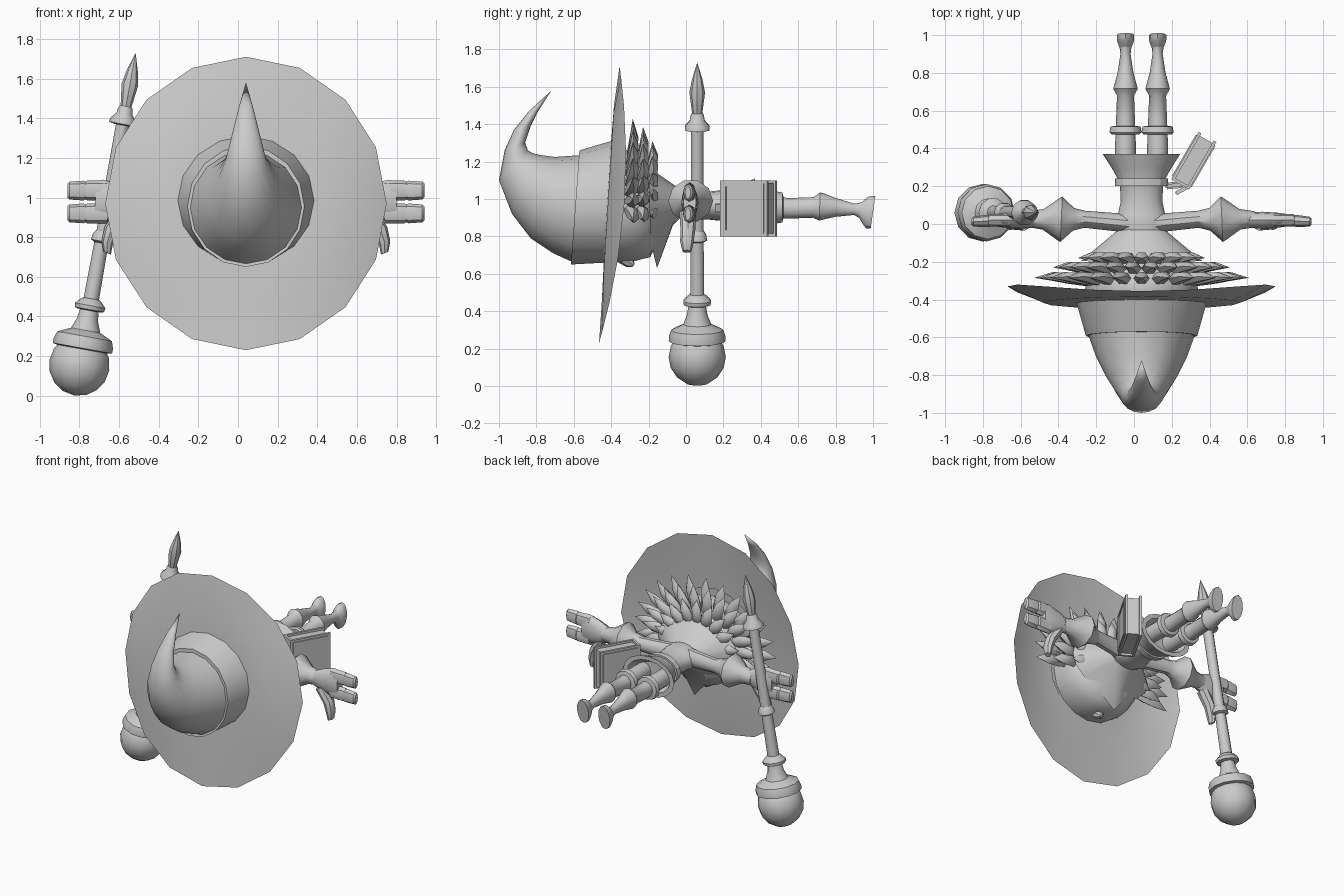
import bpy, bmesh, math
from mathutils import Vector, Matrix

if "Cube" in bpy.data.objects:
    bpy.data.objects.remove(bpy.data.objects["Cube"])

CX = 0.04   # body centre line
grey = bpy.data.materials.new("plain grey")
grey.diffuse_color = (0.6, 0.6, 0.6, 1)
grey.use_nodes = True
grey.node_tree.nodes["Principled BSDF"].inputs["Base Color"].default_value = grey.diffuse_color


def make(name, rings, caps=True, smooth=35):
    """Skin a list of equal-length vertex rings."""
    bm = bmesh.new()
    rows = [[bm.verts.new(p) for p in r] for r in rings]
    n = len(rows[0])
    for a, b in zip(rows, rows[1:]):
        for i in range(n):
            bm.faces.new((a[i], a[(i + 1) % n], b[(i + 1) % n], b[i]))
    if caps:
        bm.faces.new(rows[0][::-1])
        bm.faces.new(rows[-1])
    bmesh.ops.remove_doubles(bm, verts=bm.verts, dist=1e-5)
    bmesh.ops.recalc_face_normals(bm, faces=bm.faces)
    return finish(name, bm, smooth)


def finish(name, bm, smooth=0):
    me = bpy.data.meshes.new(name)
    bm.to_mesh(me)
    bm.free()
    me.materials.append(grey)
    ob = bpy.data.objects.new(name, me)
    bpy.context.collection.objects.link(ob)
    if smooth:
        bpy.ops.object.select_all(action='DESELECT')
        bpy.context.view_layer.objects.active = ob
        ob.select_set(True)
        bpy.ops.object.shade_smooth_by_angle(angle=math.radians(smooth))
    return ob


def tube(name, stations, sides=12, up=(0, 0, 1), smooth=35):
    """Stations: (centre, side radius, up radius); rings stand across the whole path."""
    axis = (Vector(stations[-1][0]) - Vector(stations[0][0])).normalized()
    u = axis.cross(Vector(up)).normalized()
    v = u.cross(axis)
    ang = [2 * math.pi * i / sides for i in range(sides)]
    return make(name, [[Vector(c) + u * (math.cos(t) * ru) + v * (math.sin(t) * rv)
                        for t in ang] for c, ru, rv in stations], smooth=smooth)


def loft(name, rows, sides=16, bow=0.0, caps=True, smooth=40):
    """Rows: (y_top, z_top, y_bottom, z_bottom, half width), bow pushes the sides of the last row."""
    rings = []
    for k, (ya, za, yb, zb, hx) in enumerate(rows):
        ring = []
        for i in range(sides):
            t = 2 * math.pi * i / sides
            c, s = math.cos(t), math.sin(t)
            push = bow * s * s if k == len(rows) - 1 else 0
            ring.append((CX + hx * s, (ya + yb) / 2 + c * (ya - yb) / 2 + push,
                         (za + zb) / 2 + c * (za - zb) / 2))
        rings.append(ring)
    return make(name, rings, caps, smooth)


def box(name, centre, size, rot=0, bevel=0.0):
    bm = bmesh.new()
    m = Matrix.Translation(centre) @ Matrix.Rotation(rot, 4, 'Z') @ Matrix.Diagonal((*size, 1))
    bmesh.ops.create_cube(bm, size=1, matrix=m)
    if bevel:
        bmesh.ops.bevel(bm, geom=bm.edges[:], offset=bevel, segments=2, affect='EDGES')
    return finish(name, bm, 40 if bevel else 0)


# Hat: brim, band and bent cone
loft("hat_brim", [(-.40, 1.31, -.44, .66, .33), (-.385, 1.5, -.45, .45, .52),
                  (-.355, 1.71, -.465, .23, .71)], bow=.08, caps=False)
loft("hat_brim_underside", [(-.385, 1.31, -.425, .66, .33), (-.37, 1.5, -.435, .45, .52),
                            (-.355, 1.71, -.465, .23, .71)], bow=.08, caps=False)
loft("hat_band", [(-.40, 1.31, -.43, .66, .345), (-.57, 1.26, -.615, .65, .295),
                  (-.57, 1.24, -.612, .67, .275)])
loft("hat_cone", [(-.56, 1.235, -.60, .66, .285), (-.70, 1.225, -.71, .71, .24),
                  (-.78, 1.235, -.83, .79, .19), (-.82, 1.245, -.93, .92, .145),
                  (-.845, 1.26, -1.0, 1.10, .105), (-.86, 1.30, -.97, 1.26, .08),
                  (-.83, 1.39, -.92, 1.37, .055), (-.79, 1.47, -.84, 1.47, .032),
                  (-.72, 1.58, -.72, 1.58, 0)], smooth=60)

# Head and nose
loft("head", [(-.45, 1.22, -.45, .68, .29), (-.36, 1.27, -.36, .66, .30), (-.27, 1.25, -.27, .67, .29),
              (-.20, 1.18, -.19, .69, .24), (-.13, 1.08, -.15, .78, .15)], smooth=60)
tube("nose", [((CX, -.36, .70), .035, .035), ((CX, -.30, .66), .03, .03), ((CX, -.28, .645), .01, .01)], 8)

# Layers of leaf-shaped hair locks fanned around the back of the head
for row, (y, rx, rz, count, length) in enumerate([(-.33, .57, .45, 15, .27), (-.275, .47, .41, 14, .23),
                                                  (-.225, .34, .33, 11, .19)]):
    for i in range(count):
        t = math.radians(-12 + 204 * i / (count - 1))
        tip = Vector((CX + rx * math.cos(t), y + .045, .98 + rz * math.sin(t)))
        d = Vector((math.cos(t), 0, math.sin(t)))
        base = tip - d * length - Vector((0, .03, 0))
        bulge = Vector((0, .018, 0))
        tube(f"hair_lock_{row}_{i}", [(base, .02, .015), (base.lerp(tip, .3) + bulge, .042, .034),
                                      (base.lerp(tip, .65) + bulge, .036, .026), (tip, 0, 0)],
             6, up=(0, 1, 0), smooth=50)

# Flared collar with a pointed lower edge
collar = loft("collar", [(-.01, 1.04, -.01, .92, .10), (-.07, 1.08, -.07, .86, .17),
                         (-.20, 1.17, -.19, .76, .32)], caps=False)
for v in collar.data.vertices:
    if v.co.z < .77 and abs(v.co.x - CX) < .01:
        v.co = (CX, -.155, .63)

# Torso with skirt, and belt
loft("tunic", [(-.06, 1.05, -.06, .90, .10), (.0, 1.06, .0, .89, .15), (.05, 1.05, .05, .89, .125),
               (.12, 1.04, .12, .89, .11), (.22, 1.05, .22, .88, .115), (.30, 1.08, .30, .85, .16),
               (.37, 1.11, .37, .82, .205), (.37, 1.08, .37, .85, .17), (.30, 1.04, .30, .89, .13)])
loft("belt", [(.2, 1.07, .2, .86, .14), (.24, 1.07, .24, .86, .14)], smooth=20)
box("belt_strap", (.215, .205, .95), (.10, .035, .05), .1, .008)
box("strap_loop", (.255, .18, .95), (.08, .02, .05), .5, .005)

for s, side in ((-1, "left"), (1, "right")):
    # Legs, boot cuffs and shoes
    x = CX + s * .085
    tube(side + "_leg", [((x, .28, .96), .055, .06), ((x, .42, .96), .055, .06), ((x, .55, .95), .05, .055),
                         ((x, .68, .955), .045, .055), ((x, .715, .96), .065, .075),
                         ((x, .735, .96), .06, .07), ((x, .80, .955), .042, .05),
                         ((x, .90, .945), .027, .03), ((x, .95, .935), .033, .05)])
    tube(side + "_boot_cuff", [((x, .475, .955), .075, .075), ((x, .485, .955), .085, .085),
                               ((x, .515, .955), .08, .08), ((x, .52, .955), .06, .06)])
    tube(side + "_shoe", [((x, .93, .94), .03, .04), ((x, .96, .935), .042, .075),
                          ((x, .975, .93), .046, .088), ((x, 1.0, .93), .046, .088)])

    # Arm with flared sleeve; the ring list runs outwards from the shoulder
    def out(d, y, z):
        return (CX + s * d, y, z)
    tube(side + "_sleeve", [(out(.05, .0, .98), .05, .07), (out(.14, .01, .985), .048, .06),
                            (out(.30, .025, .99), .045, .05), (out(.36, .025, .99), .06, .065),
                            (out(.425, .025, .99), .12, .115), (out(.435, .025, .99), .115, .11),
                            (out(.52, .025, .985), .055, .06), (out(.60, .025, .98), .042, .05)], 10)
    # Palm, paired fingers and thumb
    tube(side + "_palm", [(out(.56, .02, .98), .04, .05), (out(.64, .02, .98), .045, .085),
                          (out(.72, .02, .985), .04, .105), (out(.76, .02, .985), .034, .10)])
    for z in (1.035, .92):
        tube(f"{side}_finger_{z}", [(out(.70, .02, z), .034, .05), (out(.80, .02, z), .034, .05),
                                    (out(.81, .017, z), .029, .045), (out(.82, .016, z), .032, .05),
                                    (out(.89, .012, z), .026, .045), (out(.90, .01, z), .015, .035)], 8)
    tube(side + "_thumb", [(out(.62, .01, .93), .035, .045), (out(.68, .01, .84), .035, .04),
                           (out(.70, .005, .77), .03, .036), (out(.70, .005, .72), .02, .024)], 8, up=(0, 1, 0))


# Staff leaning along a straight axis, described by height and radius
def staff(name, profile, sides=10):
    lean = lambda z: (-.80 + .18 * (z - .155), .06, z)
    tube(name, [(lean(z), r, r) for z, r in profile], sides, up=(0, 1, 0), smooth=40)


staff("staff_orb", [(.155 - .153 * math.cos(math.pi * k / 8), .153 * math.sin(math.pi * k / 8))
                    for k in range(9)], 12)
staff("staff_cup", [(.235, .13), (.24, .152), (.265, .152), (.30, .14), (.33, .075), (.38, .055), (.44, .045)], 12)
staff("staff_ring", [(.43, .06), (.435, .075), (.455, .078), (.48, .055), (.49, .04)])
staff("staff_shaft", [(.42, .04), (.78, .036), (1.1, .034), (1.40, .034)])
staff("staff_knob", [(.77, .036), (.78, .055), (.81, .05), (.83, .036)])
staff("staff_crown", [(1.365, .045), (1.37, .07), (1.39, .068), (1.42, .042), (1.45, .036), (1.46, .03)])
staff("staff_tip", [(1.45, .026), (1.50, .033), (1.57, .042), (1.64, .028), (1.73, 0)], 8)

# Book hung from the belt: pages, two framed covers and a spine
turn = math.radians(-30)
c = Vector((.317, .335, .95))
R = Matrix.Rotation(turn, 3, 'Z')


def book(name, offset, size):
    box(name, c + R @ Vector(offset), size, turn)


book("book_pages", (0, 0, 0), (.08, .26, .27))
book("book_spine", (0, -.137, 0), (.108, .016, .30))
for s in (-1, 1):
    book(f"book_cover_{s}", (s * .046, 0, 0), (.016, .29, .30))
    for t in (-1, 1):
        book(f"cover_rail_{s}_{t}", (s * .056, 0, t * .125), (.008, .25, .018))
        book(f"cover_stile_{s}_{t}", (s * .056, t * .116, 0), (.008, .018, .25))
